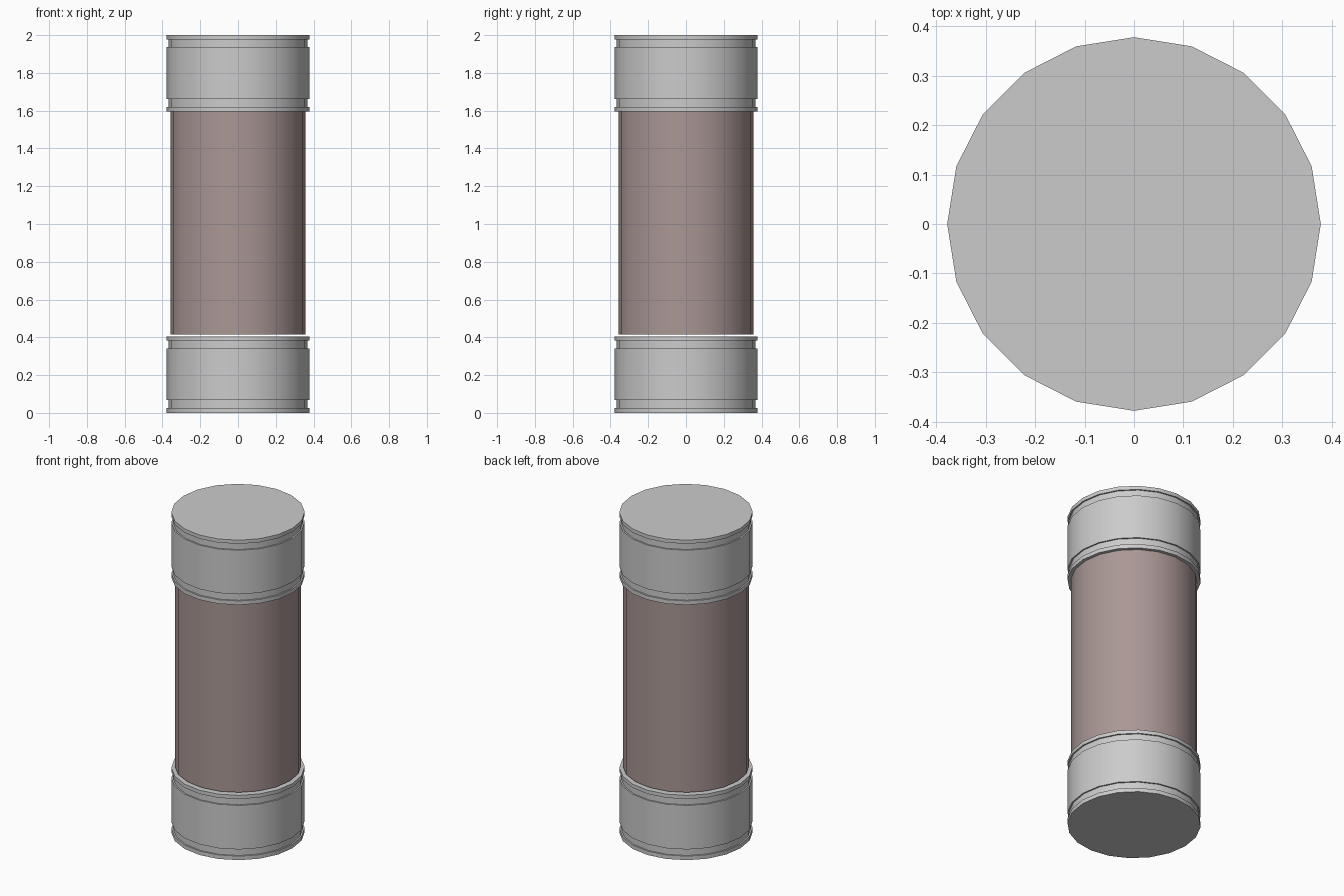
import bpy, bmesh
from math import cos, sin, pi, radians

if "Cube" in bpy.data.objects:
    bpy.data.objects.remove(bpy.data.objects["Cube"])

SIDES = 20


def lathe(name, profile, material=None):
    """Closed solid of revolution from (radius, z) points, bottom to top."""
    bm = bmesh.new()
    rings = []
    for r, z in profile:
        rings.append([bm.verts.new((r * cos(2 * pi * i / SIDES), r * sin(2 * pi * i / SIDES), z))
                      for i in range(SIDES)])
    for a, b in zip(rings, rings[1:]):
        for i in range(SIDES):
            j = (i + 1) % SIDES
            bm.faces.new((a[i], a[j], b[j], b[i]))
    bm.faces.new(rings[0][::-1])
    bm.faces.new(rings[-1])
    mesh = bpy.data.meshes.new(name)
    bm.to_mesh(mesh)
    bm.free()
    obj = bpy.data.objects.new(name, mesh)
    bpy.context.collection.objects.link(obj)
    if material:
        mesh.materials.append(material)
    bpy.ops.object.select_all(action='DESELECT')
    obj.select_set(True)
    bpy.context.view_layer.objects.active = obj
    bpy.ops.object.shade_smooth_by_angle(angle=radians(30))
    return obj


# End caps: wide band with a shallow groove and thin rim at each end
R, G = 0.378, 0.369
cap = [(R, 0), (R, 0.025), (G, 0.025), (G, 0.067), (R, 0.067),
       (R, 0.342), (G, 0.342), (G, 0.382), (R, 0.382), (R, 0.405)]
lathe("bottom_cap", cap)
lathe("top_cap", [(r, z + 1.595) for r, z in cap])

# Tinted middle tube, standing just clear of the lower cap
tint = bpy.data.materials.new("tube_tint")
tint.diffuse_color = (0.40, 0.31, 0.30, 1)
tint.use_nodes = True
tint.node_tree.nodes["Principled BSDF"].inputs["Base Color"].default_value = tint.diffuse_color
lathe("tube", [(0.358, 0.414), (0.358, 1.597)], tint)
